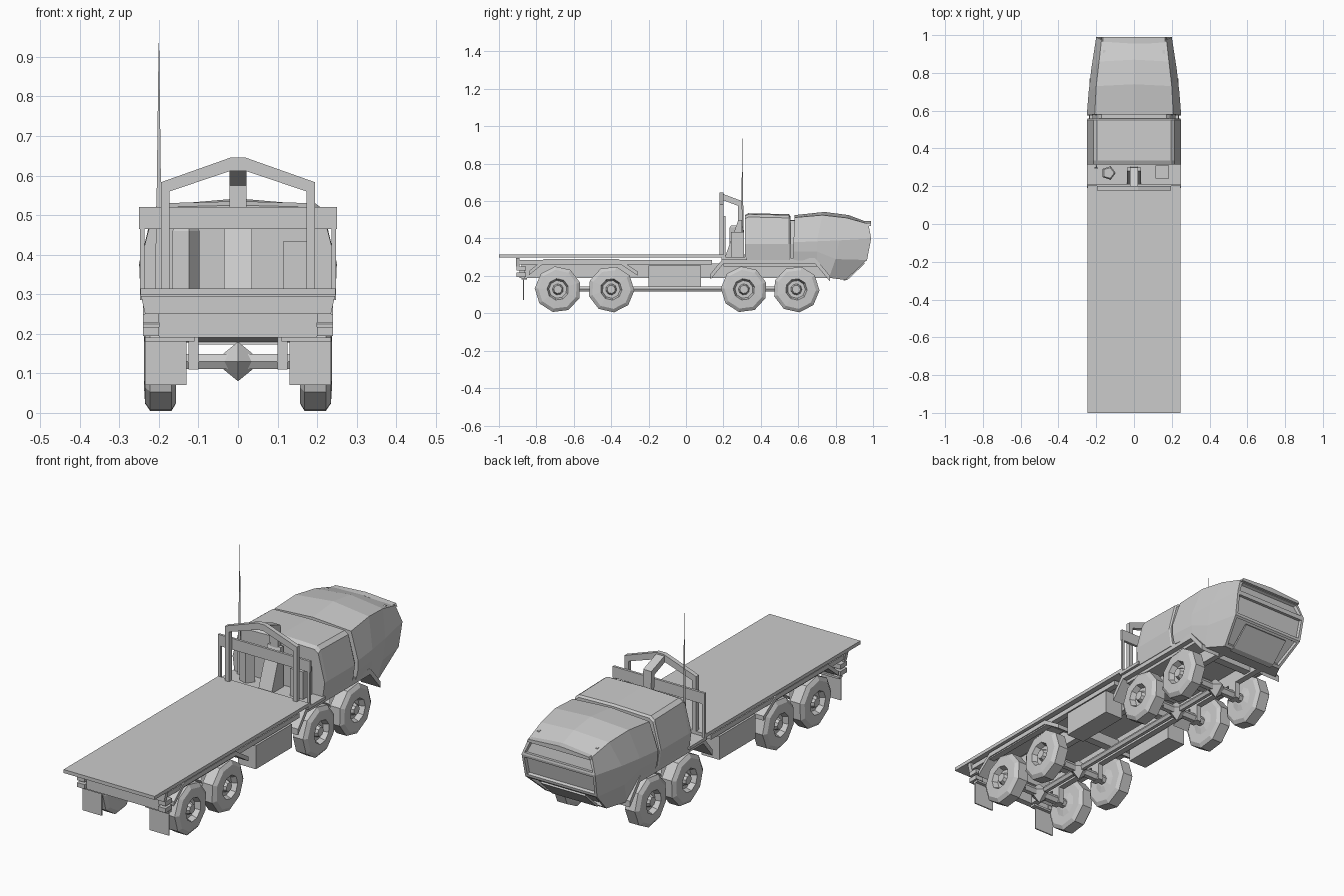
import bpy, bmesh
from math import cos, sin, pi
from mathutils import Vector


def mesh(name, verts, faces):
    bm = bmesh.new()
    vs = [bm.verts.new(v) for v in verts]
    for f in faces:
        bm.faces.new([vs[i] for i in f])
    return finish(name, bm)


def finish(name, bm):
    bmesh.ops.recalc_face_normals(bm, faces=bm.faces)
    me = bpy.data.meshes.new(name)
    bm.to_mesh(me)
    bm.free()
    ob = bpy.data.objects.new(name, me)
    bpy.context.collection.objects.link(ob)
    return ob


def mirror(ob):
    ob.modifiers.new("mirror", "MIRROR")
    return ob


def prism(name, pts, a, b, axis="x"):
    """Extrude a profile: (y, z) along x, or (x, z) along y."""
    put = (lambda p, t: (t, *p)) if axis == "x" else (lambda p, t: (p[0], t, p[1]))
    n = len(pts)
    faces = [range(n), range(n, 2 * n)]
    faces += [(i, (i + 1) % n, n + (i + 1) % n, n + i) for i in range(n)]
    return mesh(name, [put(p, t) for t in (a, b) for p in pts], faces)


def box(name, x0, x1, y0, y1, z0, z1):
    return prism(name, [(y0, z0), (y1, z0), (y1, z1), (y0, z1)], x0, x1)


def band(name, pts, t, a, b, axis="x"):
    """Strip of height t lying under an open profile."""
    return prism(name, pts + [(u, z - t) for u, z in reversed(pts)], a, b, axis)


def lathe(name, prof, n, centre, axis="x", turn=0.0):
    """Revolve (offset, radius) pairs around an axis through the centre."""
    c = Vector(centre)
    verts = []
    for d, r in prof:
        for k in range(n):
            u, v = r * cos(2 * pi * k / n + turn), r * sin(2 * pi * k / n + turn)
            verts.append(c + Vector({"x": (d, u, v), "y": (u, d, v), "z": (u, v, d)}[axis]))
    m = len(prof)
    faces = [(j * n + k, j * n + (k + 1) % n, (j + 1) * n + (k + 1) % n, (j + 1) * n + k)
             for j in range(m - 1) for k in range(n)]
    faces += [range(n), range((m - 1) * n, m * n)]
    return mesh(name, verts, faces)


def loft(name, rings, recess=0.0):
    """Skin half cross-sections (bottom edge to top centre), mirrored in x."""
    bm = bmesh.new()
    full = []
    for ring in rings:
        right = [bm.verts.new(p) for p in ring]
        left = [bm.verts.new((-p[0], p[1], p[2])) for p in ring[:-1]]
        full.append((right, left))
    n = len(rings[0])
    loops = [r + l[::-1] for r, l in full]
    m = len(loops[0])
    for p, q in zip(loops, loops[1:]):
        for i in range(m):
            bm.faces.new((p[i], p[(i + 1) % m], q[(i + 1) % m], q[i]))
    bm.faces.new(loops[0])
    right, left = full[-1]
    panels = [bm.faces.new((right[i], right[i + 1], left[i + 1], left[i])) for i in range(n - 2)]
    bm.faces.new((right[-2], right[-1], left[-1]))
    bmesh.ops.recalc_face_normals(bm, faces=bm.faces)
    if recess:
        for f in panels:
            bmesh.ops.inset_individual(bm, faces=[f], thickness=0.018)
            bmesh.ops.inset_individual(bm, faces=[f], thickness=0.004, depth=-recess)
    return finish(name, bm)


# Flat load bed and its skirt
box("load_bed", -0.247, 0.247, -1.0, 0.2, 0.298, 0.315)
mirror(box("bed_side_rail", 0.205, 0.235, -0.91, 0.14, 0.262, 0.285))
prism("rear_apron", [(-0.245, 0.295), (0.245, 0.295), (0.235, 0.25), (-0.235, 0.25)], -0.91, -0.89, "y")
box("rear_bumper", -0.2, 0.2, -0.89, -0.86, 0.19, 0.25)

# Chassis
mirror(box("chassis_rail", 0.10, 0.13, -0.88, 0.78, 0.19, 0.265))
for y in (-0.75, -0.54, -0.25, 0.12, 0.45, 0.7):
    box("cross_member", -0.1, 0.1, y - 0.02, y + 0.02, 0.2, 0.25)
mirror(box("side_locker", 0.14, 0.237, -0.2, 0.08, 0.14, 0.255))
mirror(box("mud_flap", 0.13, 0.235, -0.872, -0.866, 0.07, 0.19))
mirror(box("mud_flap_bracket", 0.11, 0.235, -0.88, -0.85, 0.18, 0.19))
for z in (0.195, 0.228):
    mirror(box("rear_lamp", 0.2, 0.24, -0.905, -0.855, z, z + 0.022))

# Wheels, axles and driveline
WHEELS = (-0.685, -0.40, 0.31, 0.59)
TYRE = [(0.15, 0.03), (0.157, 0.06), (0.157, 0.105), (0.168, 0.124), (0.222, 0.124),
        (0.235, 0.105), (0.238, 0.058), (0.212, 0.048), (0.212, 0.03), (0.232, 0.022)]
for i, y in enumerate(WHEELS):
    mirror(lathe("wheel", TYRE, 9, (0, y, 0.128), turn=0.3 + 0.35 * i))
    lathe("axle", [(-0.16, 0.022), (0.16, 0.022)], 6, (0, y, 0.13))
    lathe("differential", [(-0.055, 0.005), (0, 0.05), (0.055, 0.005)], 4, (0, y, 0.13))
    mirror(box("suspension_strut", 0.1, 0.125, y - 0.025, y + 0.025, 0.11, 0.2))
lathe("drive_shaft", [(-0.64, 0.016), (0.59, 0.016)], 6, (0, 0, 0.13), "y")

# Fenders
mirror(band("rear_fender", [(-0.84, 0.225), (-0.76, 0.29), (-0.36, 0.29), (-0.26, 0.225)],
            0.022, 0.13, 0.24))
mirror(band("front_fender", [(0.13, 0.21), (0.2, 0.295), (0.69, 0.295), (0.77, 0.2)],
            0.03, 0.13, 0.235))
box("cab_floor", -0.21, 0.21, 0.2, 0.8, 0.25, 0.298)

# Rear cab block
def cab_ring(y, w, h):
    return [(0.238 * w, y, 0.285), (0.25 * w, y, 0.37), (0.215 * w, y, h - 0.02),
            (0.195 * w, y, h - 0.005), (0, y, h)]

loft("crew_cab", [cab_ring(0.315, 1, 0.525), cab_ring(0.335, 1, 0.535), cab_ring(0.55, 1, 0.53),
                  cab_ring(0.558, 0.98, 0.52)])
loft("cab_joint", [cab_ring(0.54, 0.88, 0.5), cab_ring(0.6, 0.88, 0.5)])

# Nose cab with recessed front panels
loft("nose_cab", [
    [(0.238, 0.575, 0.285), (0.248, 0.575, 0.33), (0.25, 0.575, 0.38), (0.208, 0.58, 0.512), (0, 0.58, 0.525)],
    [(0.23, 0.70, 0.275), (0.238, 0.70, 0.33), (0.24, 0.70, 0.385), (0.2, 0.73, 0.525), (0, 0.74, 0.542)],
    [(0.215, 0.765, 0.19), (0.225, 0.80, 0.29), (0.226, 0.82, 0.39), (0.185, 0.86, 0.51), (0, 0.87, 0.525)],
    [(0.165, 0.853, 0.178), (0.195, 0.968, 0.285), (0.2, 0.99, 0.40), (0.172, 0.975, 0.478), (0, 0.968, 0.488)],
], recess=0.014)
prism("front_visor", [(-0.172, 0.468), (0.172, 0.468), (0.165, 0.482), (0, 0.493), (-0.165, 0.482)],
      0.955, 0.99, "y")
mirror(prism("roof_fin", [(0.83, 0.505), (0.92, 0.498), (0.925, 0.485), (0.85, 0.49)], 0.152, 0.165))
prism("skid_plate", [(0.84, 0.173), (0.865, 0.18), (0.955, 0.265), (0.95, 0.272), (0.86, 0.19)], -0.12, 0.12)

# Headboard and roll bar behind the cab
box("rear_deck", -0.248, 0.248, 0.19, 0.325, 0.285, 0.3)
box("headboard_bar", -0.25, 0.25, 0.2, 0.212, 0.465, 0.52)
mirror(box("headboard_edge_post", 0.236, 0.248, 0.2, 0.212, 0.295, 0.47))
mirror(box("roll_bar_post", 0.173, 0.195, 0.178, 0.2, 0.3, 0.58))
prism("roll_bar_arch", [(-0.195, 0.56), (-0.195, 0.583), (-0.02, 0.645), (0.02, 0.645), (0.195, 0.583),
                        (0.195, 0.56), (0.173, 0.56), (0.015, 0.613), (-0.015, 0.613), (-0.173, 0.56)],
      0.178, 0.2, "y")
prism("roll_bar_strut", [(0.185, 0.643), (0.30, 0.6), (0.305, 0.3), (0.28, 0.3), (0.277, 0.575), (0.185, 0.61)],
      -0.022, 0.022)

# Deck equipment
prism("spare_carrier", [(0.19, 0.25), (0.3, 0.25), (0.3, 0.5), (0.28, 0.5)], -0.036, 0.036)
lathe("filter_can", [(0.295, 0.038), (0.46, 0.038), (0.47, 0.03)], 5, (-0.135, 0.27, 0), "z")
box("tool_box", 0.115, 0.185, 0.24, 0.31, 0.295, 0.435)
lathe("antenna", [(0.29, 0.012), (0.58, 0.006), (0.935, 0.0008)], 3, (-0.2, 0.30, 0), "z", pi / 2)
